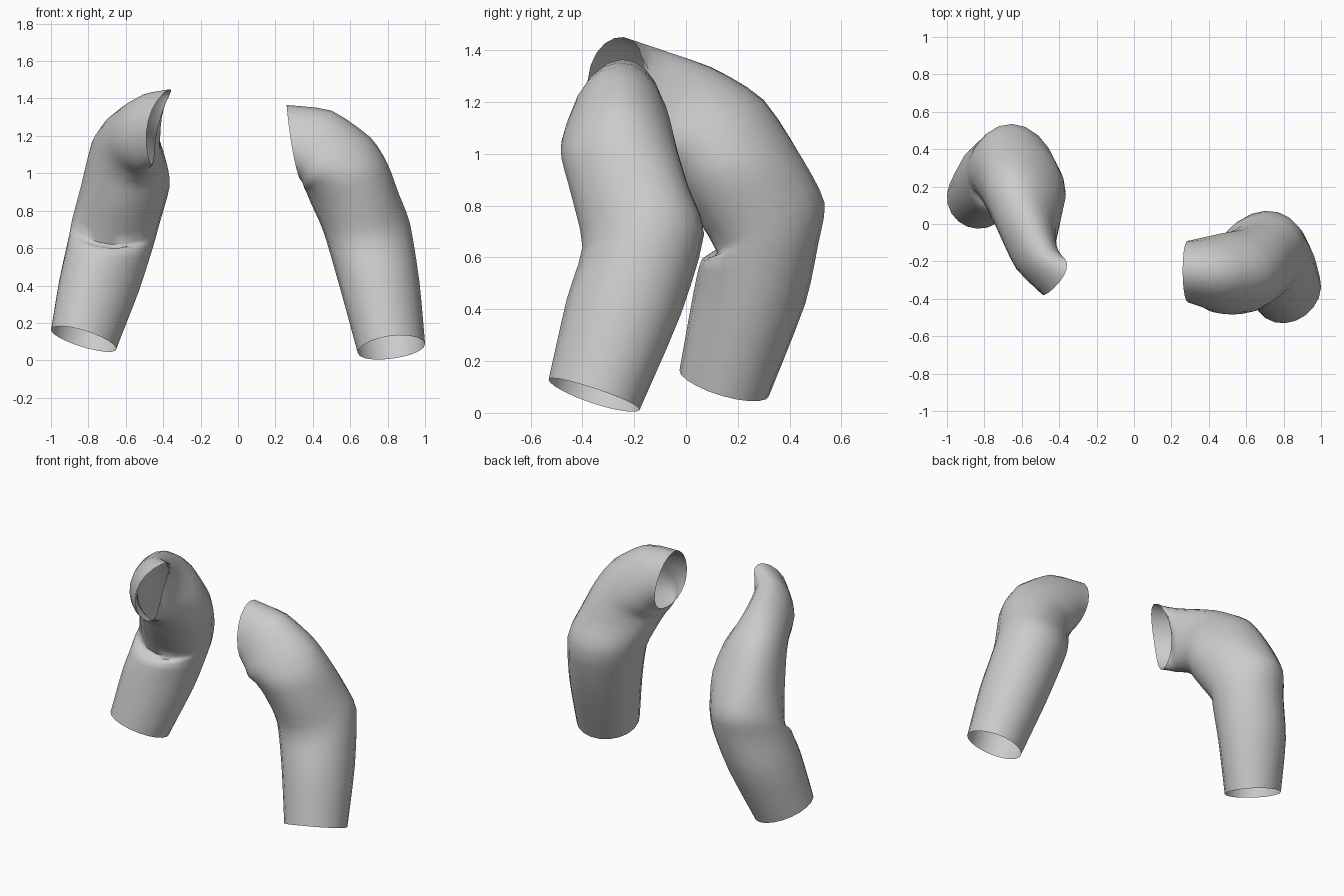
import bpy, bmesh, math
from mathutils import Vector

if "Cube" in bpy.data.objects:
    bpy.data.objects.remove(bpy.data.objects["Cube"])

SIDES, STEPS = 20, 3

cloth = bpy.data.materials.new("light grey cloth")
cloth.diffuse_color = (0.6, 0.6, 0.6, 1)
cloth.use_nodes = True
cloth.node_tree.nodes["Principled BSDF"].inputs["Base Color"].default_value = cloth.diffuse_color


def ring(points):
    """Closed smooth cross-section through outer, back, inner and front points."""
    o, b, i, f = (Vector(p) for p in points)
    mid, u, v, w = (o + b + i + f) / 4, (o - i) / 2, (b - f) / 2, (o + i - b - f) / 4
    angles = [2 * math.pi * k / SIDES for k in range(SIDES)]
    return [mid + u * math.cos(a) + v * math.sin(a) + w * math.cos(2 * a) for a in angles]


def spline(p0, p1, p2, p3, t):
    smooth = p1 + 0.5 * t * (p2 - p0 + t * (2 * p0 - 5 * p1 + 4 * p2 - p3
                                            + t * (3 * (p1 - p2) + p3 - p0)))
    return smooth.lerp(p1.lerp(p2, t), 0.3)


def sleeve(name, sections):
    rings = [ring(s) for s in sections]
    rings = [rings[0]] + rings + [rings[-1]]
    loops = []
    for n in range(1, len(rings) - 2):
        for s in range(STEPS):
            loops.append([spline(*q, s / STEPS) for q in zip(*rings[n - 1:n + 3])])
    loops.append(rings[-1])
    bm = bmesh.new()
    rows = [[bm.verts.new(p) for p in loop] for loop in loops]
    for a, b in zip(rows, rows[1:]):
        for k in range(SIDES):
            j = (k + 1) % SIDES
            bm.faces.new((a[k], a[j], b[j], b[k]))
    bmesh.ops.recalc_face_normals(bm, faces=bm.faces)
    # open tube: make sure the normals point away from the cuff axis
    bm.faces.ensure_lookup_table()
    centre = sum((v.co for v in rows[0]), Vector()) / SIDES
    face = bm.faces[0]
    if face.normal.dot(face.calc_center_median() - centre) < 0:
        bmesh.ops.reverse_faces(bm, faces=bm.faces)
    me = bpy.data.meshes.new(name)
    bm.to_mesh(me)
    bm.free()
    me.materials.append(cloth)
    ob = bpy.data.objects.new(name, me)
    bpy.context.collection.objects.link(ob)
    bpy.context.view_layer.objects.active = ob
    ob.select_set(True)
    bpy.ops.object.shade_smooth_by_angle(angle=math.radians(50))
    ob.select_set(False)


# Sleeve on the +x side, cuff to shoulder opening (outer, back, inner, front)
sleeve("right_sleeve", [
    [(1.0, -.34, .09), (.83, -.18, .01), (.64, -.37, .04), (.81, -.53, .13)],
    [(.97, -.24, .42), (.77, -.02, .38), (.55, -.25, .37), (.75, -.46, .44)],
    [(.92, -.15, .73), (.70, .07, .69), (.46, -.18, .68), (.70, -.40, .64)],
    [(.86, -.19, .89), (.66, .01, .87), (.39, -.22, .84), (.65, -.44, .83)],
    [(.80, -.24, 1.05), (.58, -.03, 1.0), (.365, -.26, .90), (.58, -.48, .98)],
    [(.71, -.26, 1.19), (.47, -.05, 1.08), (.355, -.27, .92), (.47, -.48, 1.05)],
    [(.50, -.27, 1.335), (.38, -.07, 1.13), (.345, -.27, .95), (.38, -.45, 1.1)],
    [(.26, -.25, 1.365), (.29, -.09, 1.15), (.33, -.27, .97), (.29, -.42, 1.13)],
])

# Sleeve on the -x side, with the upper arm reaching forward
sleeve("left_sleeve", [
    [(-1.0, .16, .16), (-.81, .32, .065), (-.65, .14, .065), (-.84, -.025, .165)],
    [(-.955, .24, .43), (-.73, .46, .42), (-.53, .23, .37), (-.77, .03, .47)],
    [(-.905, .27, .66), (-.67, .51, .65), (-.45, .28, .62), (-.70, .06, .59)],
    [(-.885, .29, .76), (-.65, .535, .81), (-.42, .27, .73), (-.68, .12, .62)],
    [(-.84, .25, .93), (-.62, .45, .98), (-.365, .17, .93), (-.63, .0, .82)],
    [(-.79, .14, 1.13), (-.60, .30, 1.2), (-.38, .08, 1.05), (-.60, -.07, .94)],
    [(-.73, -.02, 1.2), (-.56, .10, 1.33), (-.41, -.05, 1.12), (-.55, -.14, .99)],
    [(-.63, -.23, 1.24), (-.47, -.15, 1.42), (-.42, -.12, 1.15), (-.52, -.22, 1.02)],
    [(-.48, -.38, 1.28), (-.36, -.24, 1.45), (-.43, -.16, 1.25), (-.46, -.27, 1.04)],
])
